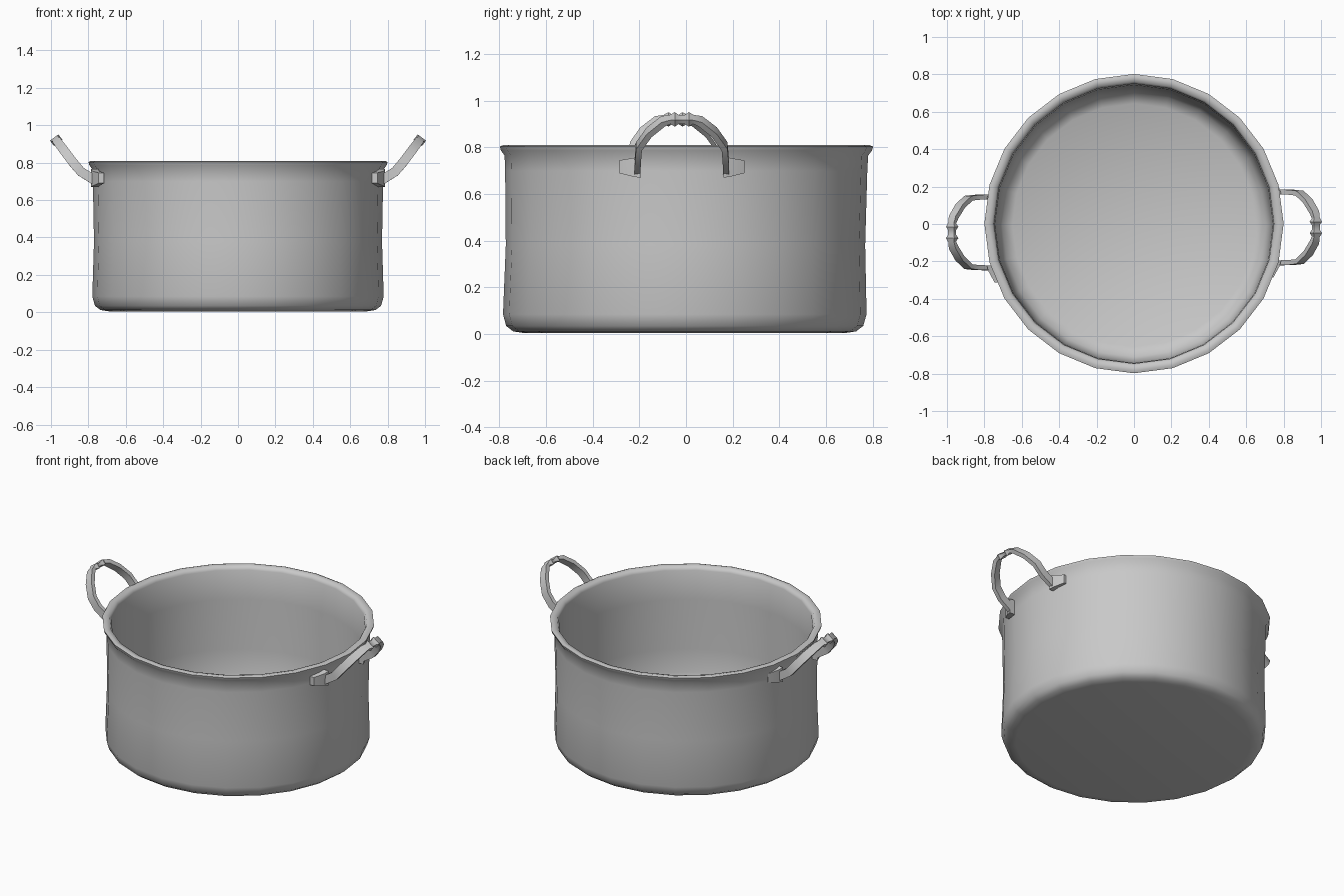
import bpy, bmesh, math
from mathutils import Vector

cube = bpy.data.objects.get("Cube")
if cube:
    bpy.data.objects.remove(cube, do_unlink=True)

steel = bpy.data.materials.new("grey_steel")
steel.use_nodes = True
GREY = (0.58, 0.58, 0.58, 1)
steel.diffuse_color = GREY
steel.node_tree.nodes["Principled BSDF"].inputs["Base Color"].default_value = GREY


def finish(name, bm, angle):
    bmesh.ops.recalc_face_normals(bm, faces=bm.faces)
    mesh = bpy.data.meshes.new(name)
    bm.to_mesh(mesh)
    bm.free()
    obj = bpy.data.objects.new(name, mesh)
    bpy.context.collection.objects.link(obj)
    mesh.materials.append(steel)
    bpy.ops.object.select_all(action="DESELECT")
    obj.select_set(True)
    bpy.context.view_layer.objects.active = obj
    bpy.ops.object.shade_smooth_by_angle(angle=math.radians(angle))


def loft(bm, rings):
    """Skin a list of equal vertex rings and cap both ends."""
    rings = [[bm.verts.new(p) for p in ring] for ring in rings]
    n = len(rings[0])
    for a, b in zip(rings, rings[1:]):
        for i in range(n):
            j = (i + 1) % n
            bm.faces.new((a[i], a[j], b[j], b[i]))
    bm.faces.new(rings[0])
    bm.faces.new(rings[-1])


# Pot body: outer wall, rolled rim, inner wall and floor as one turned profile,
# leaning very slightly backwards
SIDES = 24
LEAN = 0.01
profile = [(0.69, 0.005), (0.735, 0.012), (0.765, 0.035), (0.779, 0.085),
           (0.77, 0.38), (0.776, 0.7), (0.779, 0.765), (0.795, 0.787),
           (0.8, 0.804), (0.785, 0.81), (0.758, 0.804), (0.748, 0.785),
           (0.743, 0.6), (0.737, 0.28), (0.73, 0.13), (0.705, 0.06), (0.65, 0.03)]
bm = bmesh.new()
loft(bm, [[(r * math.cos(math.tau * i / SIDES),
            r * math.sin(math.tau * i / SIDES) + LEAN * (z - 0.6), z)
           for i in range(SIDES)] for r, z in profile])
finish("pot_body", bm, 70)

# Handle half path: x, y, z, strap width, strap thickness (small beads on the grip)
half = [(0.765, 0.19, 0.705, 0.05, 0.026), (0.84, 0.188, 0.752, 0.05, 0.026),
        (0.885, 0.183, 0.805, 0.05, 0.026), (0.93, 0.14, 0.865, 0.05, 0.026),
        (0.965, 0.08, 0.912, 0.046, 0.026), (0.972, 0.05, 0.92, 0.038, 0.02),
        (0.972, 0.03, 0.92, 0.056, 0.036), (0.972, 0.013, 0.92, 0.038, 0.02)]
path = half + [(x, -y, z, w, t) for x, y, z, w, t in reversed(half)]
points = [Vector(p[:3]) for p in path]


def handle(name, side, shift):
    def place(p):
        return (side * p.x, p.y + shift, p.z)

    # Arched flat strap
    rings = []
    for i, (p, data) in enumerate(zip(points, path)):
        along = (points[min(i + 1, len(points) - 1)] - points[max(i - 1, 0)]).normalized()
        flat = Vector((0.8, 0, -0.6))
        flat = (flat - along * flat.dot(along)).normalized() * data[3] / 2
        thick = along.cross(flat).normalized() * data[4] / 2
        rings.append([place(p + flat * u + thick * v)
                      for u, v in ((1, 1), (-1, 1), (-1, -1), (1, -1))])
    bm = bmesh.new()
    loft(bm, rings)
    finish(name + "_strap", bm, 30)

    # Tapered feet fixed to the wall
    for end, label in ((1, "back"), (-1, "front")):
        bm = bmesh.new()
        loft(bm, [[place(Vector((x, end * y, z))) for x, z in
                   ((x0, z0), (x1, z0), (x1, z1), (x0, z1))]
                  for y, x0, x1, z0, z1 in ((0.178, 0.747, 0.787, 0.67, 0.765),
                                            (0.208, 0.742, 0.778, 0.675, 0.755),
                                            (0.268, 0.717, 0.745, 0.69, 0.745))])
        finish(name + "_foot_" + label, bm, 30)


handle("left_handle", 1, -0.018)
handle("right_handle", -1, -0.045)
